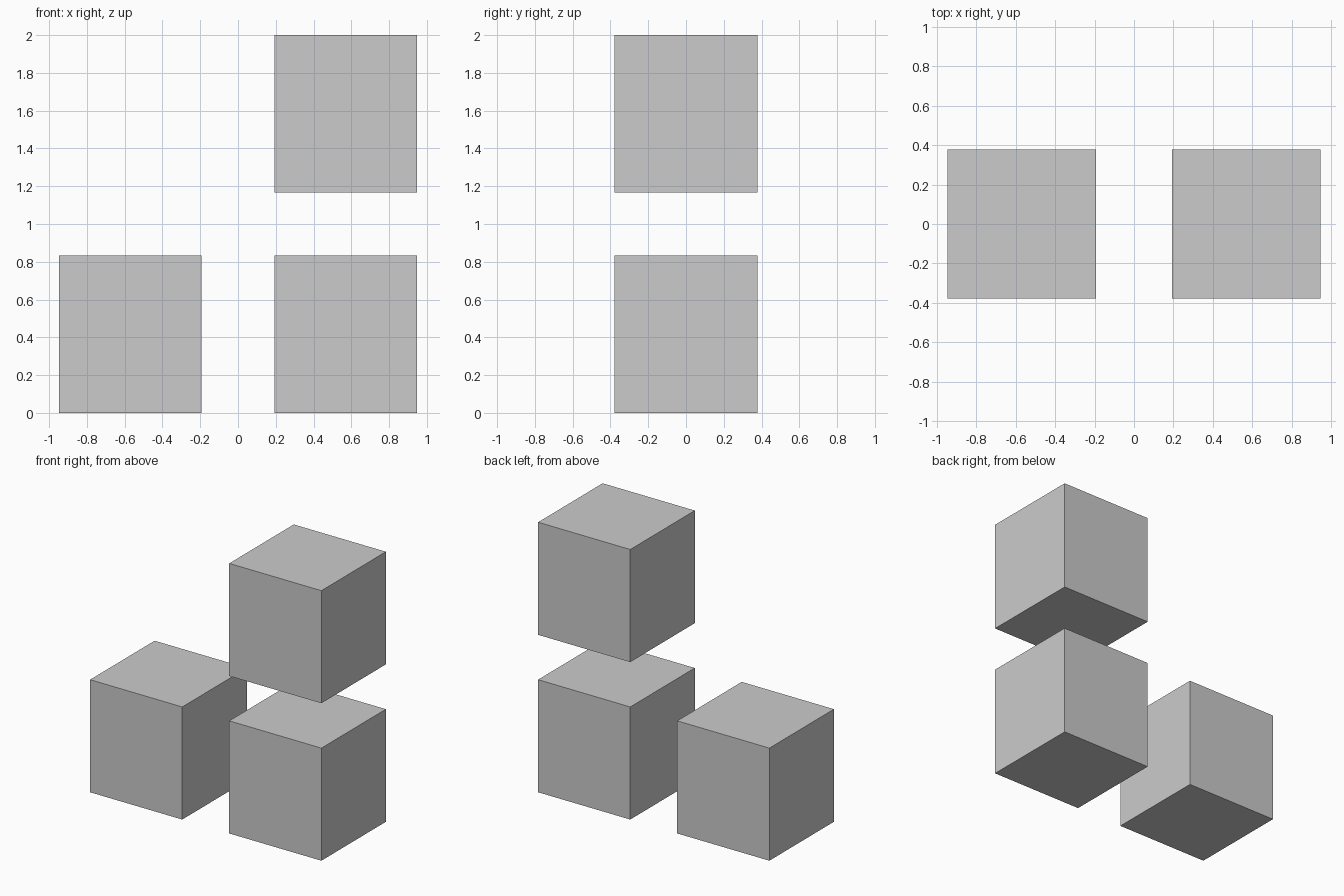
import bpy

if "Cube" in bpy.data.objects:
    bpy.data.objects.remove(bpy.data.objects["Cube"])

SIZE = (0.755, 0.755, 0.834)  # every block is identical


def block(name, x, bottom):
    bpy.ops.mesh.primitive_cube_add(size=1, location=(x, 0, bottom + SIZE[2] / 2))
    obj = bpy.context.object
    obj.name = name
    obj.scale = SIZE
    bpy.ops.object.transform_apply(location=False, rotation=False, scale=True)
    return obj


# Two blocks on the ground, one floating above the right-hand block
block("lower_left_block", -0.57, 0)
block("lower_right_block", 0.57, 0)
block("upper_right_block", 0.57, 2 - SIZE[2])
